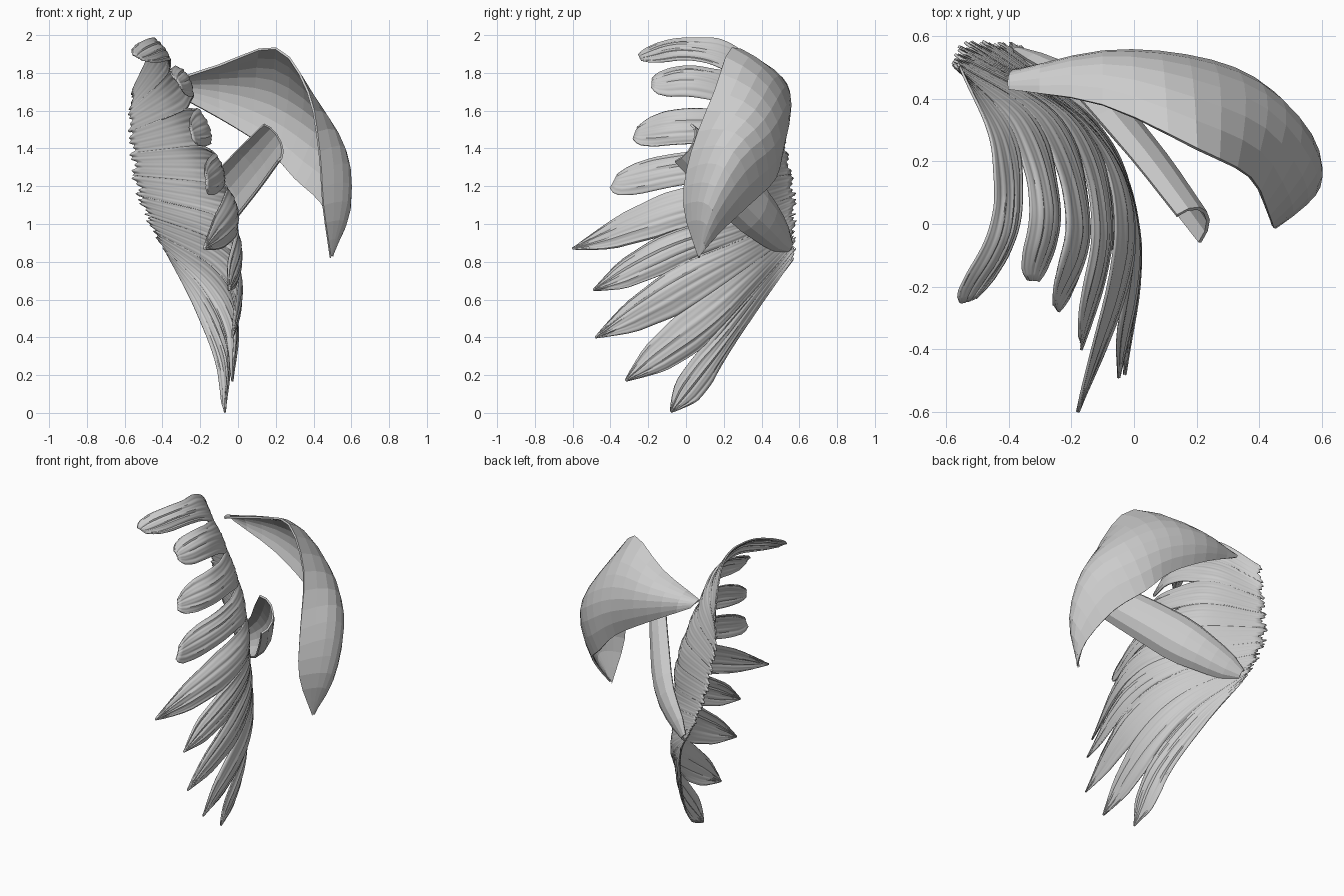
import bpy, math, random
from mathutils import Vector

if "Cube" in bpy.data.objects:
    bpy.data.objects.remove(bpy.data.objects["Cube"])

random.seed(4)


def spline(pts, t):
    """Catmull-Rom through evenly spaced points, t in 0..1, straight continuation outside."""
    n = len(pts) - 1
    f = t * n
    k = min(max(int(math.floor(f)), 0), n - 1)
    f -= k
    p1, p2 = pts[k], pts[k + 1]
    if f < 0 or f > 1:
        return p1.lerp(p2, f)
    p0 = pts[k - 1] if k > 0 else p1 * 2 - p2
    p3 = pts[k + 2] if k + 2 <= n else p2 * 2 - p1
    return 0.5 * (2 * p1 + (p2 - p0) * f + (2 * p0 - 5 * p1 + 4 * p2 - p3) * f * f
                  + (3 * p1 - p0 - 3 * p2 + p3) * f ** 3)


def ramp(keys, v):
    for (a, wa), (b, wb) in zip(keys, keys[1:]):
        if v <= b:
            return wa + (wb - wa) * (v - a) / (b - a)
    return keys[-1][1]


def sheet(name, func, nu, nv, thick, smooth):
    """Grid surface from func(s in -1..1, v in 0..1), given a thin thickness."""
    verts = [func(2 * i / nu - 1, j / nv) for j in range(nv + 1) for i in range(nu + 1)]
    w = nu + 1
    faces = [(j * w + i, j * w + i + 1, (j + 1) * w + i + 1, (j + 1) * w + i)
             for j in range(nv) for i in range(nu)]
    me = bpy.data.meshes.new(name)
    me.from_pydata(verts, [], faces)
    ob = bpy.data.objects.new(name, me)
    bpy.context.collection.objects.link(ob)
    mod = ob.modifiers.new("thickness", "SOLIDIFY")
    mod.thickness = thick
    mod.offset = 0
    if smooth:
        bpy.ops.object.select_all(action='DESELECT')
        ob.select_set(True)
        bpy.context.view_layer.objects.active = ob
        bpy.ops.object.shade_smooth_by_angle(angle=math.radians(35))
    return ob


def vecs(rows):
    return [Vector(r) for r in rows]


# Fringed fan: centre lines of the nine fringes, top to bottom, root to tip
FRINGES = [vecs(r) for r in (
    [(-.56, .50, 1.66), (-.42, .27, 1.86), (-.41, .00, 1.925), (-.53, -.245, 1.88)],
    [(-.57, .50, 1.55), (-.36, .33, 1.68), (-.28, .06, 1.77), (-.32, -.18, 1.75)],
    [(-.56, .52, 1.43), (-.27, .33, 1.50), (-.17, .00, 1.51), (-.25, -.27, 1.48)],
    [(-.55, .54, 1.32), (-.20, .33, 1.32), (-.10, .00, 1.30), (-.17, -.38, 1.23)],
    [(-.53, .56, 1.20), (-.14, .30, 1.13), (-.02, -.05, 1.07), (-.18, -.60, .87)],
    [(-.50, .57, 1.10), (-.12, .28, .98), (.00, -.05, .87), (-.05, -.49, .65)],
    [(-.46, .57, 1.00), (-.12, .30, .85), (.00, -.02, .68), (-.03, -.48, .40)],
    [(-.42, .57, .92), (-.15, .35, .70), (-.03, .10, .47), (-.03, -.32, .17)],
    [(-.38, .57, .85), (-.20, .37, .60), (-.08, .15, .31), (-.07, -.08, .005)])]
UPPER = [(0, .52), (.42, .52), (.55, .41), (.85, .36), (.95, .27), (1, .12)]
LOWER = [(0, .52), (.62, .52), (.74, .5), (.88, .33), (1, .01)]


def fan(u, v):
    return spline([spline(f, v) for f in FRINGES], u / 8)


def fringe(i):
    ph = [random.uniform(0, 6.28) for _ in range(3)]
    keys = UPPER if i < 4 else LOWER

    def func(s, v):
        v0 = .012 * math.sin(4 * s + ph[0]) + .008 * math.sin(13 * s + ph[1])
        vv = v + (1 - v) ** 6 * v0            # ragged root edge
        u = i + s * ramp(keys, v)
        p = fan(u, vv)
        e = .01
        n = (fan(u + e, vv) - fan(u - e, vv)).cross(fan(u, vv + e) - fan(u, vv - e)).normalized()
        if n.x + n.y < 0:
            n = -n
        grow = max(0, min(1, v * 2 - .4)) * min(1, (1 - v) * 5 + .1)
        cup = .022 * (1 - s * s)
        ridge = .0022 * math.sin(13 * s + ph[1] + 2 * v) + .0018 * math.sin(23 * s + ph[2] - 3 * v)
        return p + n * ((cup - .006) * grow + ridge * min(1, .2 + grow))
    return func


for i in range(9):
    sheet(f"fringe_{i + 1}", fringe(i), 30, 30, .008, True)

# Large hood petal: front edge, crown line and back edge, root to drooping tip
HOOD = [vecs(r) for r in (
    [(-.40, .43, 1.74), (-.10, .38, 1.84), (.20, .24, 1.93), (.37, .15, 1.70),
     (.43, .03, 1.38), (.45, -.01, 1.10), (.49, .07, .82)],
    [(-.40, .47, 1.74), (-.10, .53, 1.74), (.18, .50, 1.70), (.42, .41, 1.55),
     (.57, .25, 1.38), (.59, .12, 1.10), (.49, .07, .83)],
    [(-.38, .49, 1.71), (-.10, .53, 1.56), (.15, .51, 1.40), (.30, .47, 1.24),
     (.44, .34, 1.11), (.51, .17, .95), (.50, .07, .83)])]


def hood(s, v):
    a, b, c = (spline(r, v) for r in HOOD)
    return a * (s * (s - 1) / 2) + b * (1 - s * s) + c * (s * (s + 1) / 2)


sheet("hood_petal", hood, 8, 18, .012, False)

# Small gutter-shaped inner petal rising from the base of the fan
SPINE = vecs([(-.37, .55, .88), (-.14, .42, 1.04), (.05, .21, 1.25), (.20, .01, 1.43)])
SIDE = Vector((-.30, .35, .80)).normalized()
OUT = Vector((.7, .7, 0)).normalized()


def scoop(s, v):
    half = ramp([(0, .03), (.12, .09), (.45, .15), (.75, .135), (1, .115)], v)
    a = s * 1.35
    return spline(SPINE, v) + SIDE * half * math.sin(a) + OUT * half * .85 * (math.cos(a) - .6)


sheet("scoop_petal", scoop, 6, 10, .012, False)
